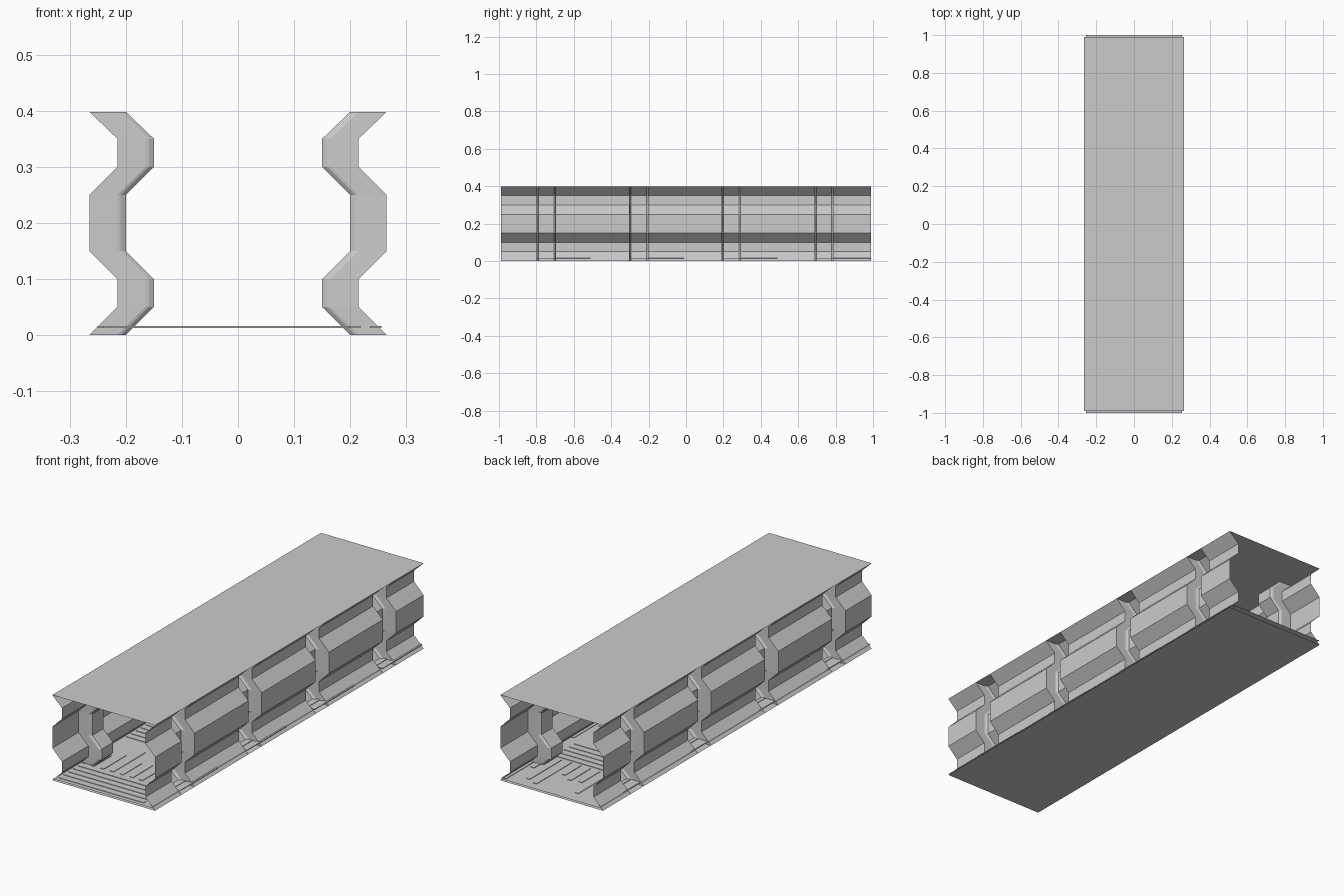
import bpy, bmesh, random

if "Cube" in bpy.data.objects:
    bpy.data.objects.remove(bpy.data.objects["Cube"])

random.seed(4)
grey = bpy.data.materials.new("panel grey")
grey.diffuse_color = (0.6, 0.6, 0.6, 1)
grey.use_nodes = True
grey.node_tree.nodes["Principled BSDF"].inputs["Base Color"].default_value = grey.diffuse_color


def finish(name, bm):
    me = bpy.data.meshes.new(name)
    bm.to_mesh(me)
    bm.free()
    me.materials.append(grey)
    ob = bpy.data.objects.new(name, me)
    bpy.context.collection.objects.link(ob)
    return ob


def box(bm, x0, x1, y0, y1, z0, z1):
    vs = bmesh.ops.create_cube(bm, size=1)["verts"]
    for v in vs:
        v.co.x = x1 if v.co.x > 0 else x0
        v.co.y = y1 if v.co.y > 0 else y0
        v.co.z = z1 if v.co.z > 0 else z0


def sheet(name, hx, hy, z, up):
    bm = bmesh.new()
    pts = [(-hx, -hy), (hx, -hy), (hx, hy), (-hx, hy)]
    if not up:
        pts.reverse()
    bm.faces.new([bm.verts.new((x, y, z)) for x, y in pts])
    return finish(name, bm)


# zigzag wall section (x, z), shared by panels and ribs
PROFILE = [(.265, 0), (.215, .05), (.215, .10), (.265, .15),
           (.265, .25), (.215, .30), (.215, .35), (.265, .398)]
HALF, PERIOD = .99, .495
# rib section: (distance from rib centre, inward depth)
RIB = [(.049, 0), (.048, .05), (.0465, .056), (.041, .065)]
stations = [(-HALF, 0)]
for k in range(4):
    c = -HALF + .2425 + PERIOD * k
    stations += [(c - h, d) for h, d in RIB]
    stations += [(c + h, d) for h, d in reversed(RIB)]
stations.append((HALF, 0))


# walls: thin folded shells, ribs pushed toward the inside
def wall(name, side):
    bm = bmesh.new()
    rows = [[bm.verts.new((side * (x - d), y, z)) for x, z in PROFILE]
            for y, d in stations]
    for a, b in zip(rows, rows[1:]):
        for i in range(len(PROFILE) - 1):
            q = [a[i], a[i + 1], b[i + 1], b[i]]
            bm.faces.new(q if side > 0 else q[::-1])
    finish(name, bm)


wall("right_wall", 1)
wall("left_wall", -1)

# roof and underside
sheet("ceiling", .265, HALF, .398, True)
sheet("underside", .265, HALF, 0, False)

# floor deck with repeated shallow raised strips
sheet("floor_deck", .254, 1.0, .014, True)
lengthwise = [(-.25 + .05 * i, random.uniform(.05, .2), random.uniform(.08, .25)) for i in range(10)]
bm = bmesh.new()
for t in range(4):
    y = -1 + .5 * t
    for i in range(5):                      # cross strips
        box(bm, -.24, .20, y + .02 + i * .036, y + .04 + i * .036, .013, .0165)
    for x, start, length in lengthwise:     # lengthwise strips
        box(bm, x, x + .018, y + .2, min(y + .22 + length, y + .49), .013, .0165)
    box(bm, .235, .256, y + .2, y + .49, .013, .0165)
finish("floor_strips", bm)
